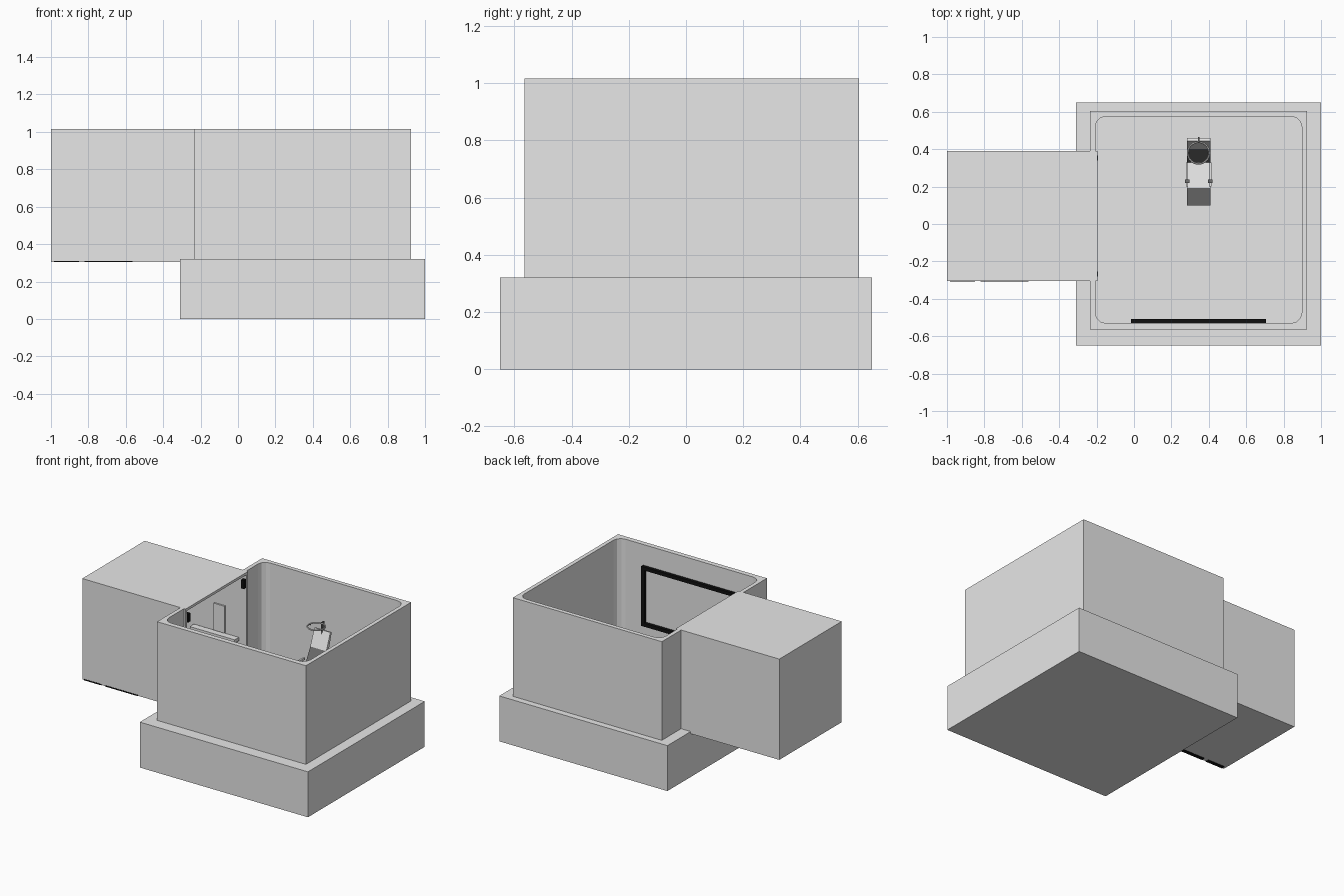
import bpy, bmesh, math
from mathutils import Vector

if "Cube" in bpy.data.objects:
    bpy.data.objects.remove(bpy.data.objects["Cube"])


def material(name, rgb):
    m = bpy.data.materials.new(name)
    m.diffuse_color = (*rgb, 1)
    m.use_nodes = True
    m.node_tree.nodes["Principled BSDF"].inputs["Base Color"].default_value = m.diffuse_color
    return m


GREY = material("wall_grey", (0.8, 0.8, 0.8))
BLACK = material("trim_black", (0.005, 0.005, 0.005))
DARK = material("pad_dark_grey", (0.16, 0.16, 0.16))


def finish(name, bm, mat):
    bmesh.ops.recalc_face_normals(bm, faces=bm.faces)
    me = bpy.data.meshes.new(name)
    bm.to_mesh(me)
    bm.free()
    me.materials.append(mat)
    ob = bpy.data.objects.new(name, me)
    bpy.context.collection.objects.link(ob)
    return ob


def box_bm(x0, x1, y0, y1, z0, z1):
    bm = bmesh.new()
    bmesh.ops.create_cube(bm, size=1)
    for v in bm.verts:
        v.co = ((x0 + x1) / 2 + v.co.x * (x1 - x0),
                (y0 + y1) / 2 + v.co.y * (y1 - y0),
                (z0 + z1) / 2 + v.co.z * (z1 - z0))
    return bm


def box(name, x0, x1, y0, y1, z0, z1, mat=GREY):
    return finish(name, box_bm(x0, x1, y0, y1, z0, z1), mat)


def prism(name, pts, direction, mat=GREY):
    """Extrude a closed outline of 3D points along a direction."""
    bm = bmesh.new()
    f = bm.faces.new([bm.verts.new(p) for p in pts])
    r = bmesh.ops.extrude_face_region(bm, geom=[f])
    verts = [g for g in r["geom"] if isinstance(g, bmesh.types.BMVert)]
    bmesh.ops.translate(bm, verts=verts, vec=Vector(direction))
    return finish(name, bm, mat)


def frame(name, x0, x1, z0, z1, y0, y1, w):
    """Rectangular black frame lying in an xz plane, made of four bars."""
    box(name + "_bottom", x0, x1, y0, y1, z0, z0 + w, BLACK)
    box(name + "_top", x0, x1, y0, y1, z1 - w, z1, BLACK)
    box(name + "_left", x0, x0 + w, y0, y1, z0 + w, z1 - w, BLACK)
    box(name + "_right", x1 - w, x1, y0, y1, z0 + w, z1 - w, BLACK)


# Plinth
FLOOR, TOP = 0.32, 1.015
box("plinth", -0.31, 1.0, -0.65, 0.65, 0, FLOOR)

# Room walls: outline open on the left, where the corridor joins
ox0, ox1, oy0, oy1 = -0.235, 0.925, -0.565, 0.605
ix0, ix1, iy0, iy1 = -0.207, 0.897, -0.53, 0.575
gap0, gap1 = -0.305, 0.39
outline = [(ox0, gap0), (ox0, oy0), (ox1, oy0), (ox1, oy1), (ox0, oy1),
           (ox0, gap1), (ix0, gap1)]
r = 0.055
for cx, cy, start in ((ix0 + r, iy1 - r, 180), (ix1 - r, iy1 - r, 90),
                      (ix1 - r, iy0 + r, 0), (ix0 + r, iy0 + r, -90)):
    for i in range(4):
        a = math.radians(start - 30 * i)
        outline.append((cx + r * math.cos(a), cy + r * math.sin(a)))
outline.append((ix0, gap0))
prism("room_walls", [(x, y, FLOOR) for x, y in outline], (0, 0, TOP - FLOOR))

# Corridor: hollow box open towards the room
bm = box_bm(-1.0, -0.195, gap0, gap1, 0.305, TOP)
bmesh.ops.recalc_face_normals(bm, faces=bm.faces)
bmesh.ops.delete(bm, geom=[f for f in bm.faces if f.normal.x > 0.9],
                 context='FACES_ONLY')
me_ob = finish("corridor", bm, GREY)
solid = me_ob.modifiers.new("wall_thickness", 'SOLIDIFY')
solid.thickness = 0.025
solid.offset = -1

# Corridor details: wall panel, ledge, door frames and mouth corner blocks
box("corridor_wall_panel", -0.44, -0.355, 0.355, 0.366, 0.55, 0.74)
box("corridor_ledge", -0.6, -0.25, 0.32, 0.366, 0.52, 0.545)
for i, (x0, x1) in enumerate(((-0.985, -0.85), (-0.82, -0.565))):
    frame(f"corridor_door_{i}", x0, x1, 0.33, 0.86, -0.281, -0.27, 0.02)
    box(f"door_sill_{i}", x0, x1, -0.307, -0.28, 0.303, 0.311, BLACK)
for i, (y0, y1) in enumerate(((-0.281, -0.255), (0.34, 0.366))):
    box(f"mouth_corner_{i}", -0.215, -0.193, y0, y1, 0.91, 0.97, BLACK)

# Screen frame on the inside of the front wall
frame("screen_frame", -0.015, 0.705, 0.45, 0.87, -0.531, -0.508, 0.024)

# Reclining chair: one side profile (y, z) for each padded section
cx0, cx1 = 0.283, 0.408


def pad(name, pts, mat=GREY):
    prism(name, [(cx0, y, z) for y, z in pts], (cx1 - cx0, 0, 0), mat)


pad("leg_rest", [(0.10, 0.37), (0.19, 0.50), (0.205, 0.475), (0.12, 0.355)])
pad("seat", [(0.19, 0.50), (0.33, 0.48), (0.34, 0.455), (0.205, 0.475)])
pad("backrest", [(0.33, 0.48), (0.40, 0.61), (0.425, 0.60), (0.34, 0.455)], DARK)
pad("headrest", [(0.40, 0.61), (0.445, 0.725), (0.46, 0.722), (0.425, 0.60)])
box("chair_column", 0.315, 0.375, 0.22, 0.31, FLOOR, 0.48)
box("chair_foot", 0.30, 0.39, 0.17, 0.36, FLOOR, 0.335)

# Armrests with wrist cuffs
for side, s in (("left", -1), ("right", 1)):
    x = 0.3455 + s * 0.062
    box(f"armrest_{side}", x - 0.006, x + 0.006, 0.20, 0.33, 0.545, 0.56)
    box(f"armrest_post_{side}", x - 0.005, x + 0.005, 0.29, 0.305, 0.47, 0.545)
    box(f"wrist_cuff_{side}", x - 0.012, x + 0.012, 0.22, 0.238, 0.553, 0.57, DARK)

# Head ring with its bracket behind the headrest
bpy.ops.mesh.primitive_torus_add(major_segments=32, minor_segments=6,
                                 major_radius=0.058, minor_radius=0.005,
                                 location=(0.345, 0.38, 0.775))
ring = bpy.context.object
ring.name = "head_ring"
ring.data.materials.append(GREY)
bpy.ops.object.shade_smooth_by_angle()
box("ring_bracket", 0.341, 0.349, 0.435, 0.465, 0.70, 0.782, DARK)
for side, x0, x1 in (("left", 0.283, 0.30), ("right", 0.39, 0.407)):
    box(f"ring_screw_{side}", x0, x1, 0.377, 0.383, 0.772, 0.778, DARK)
